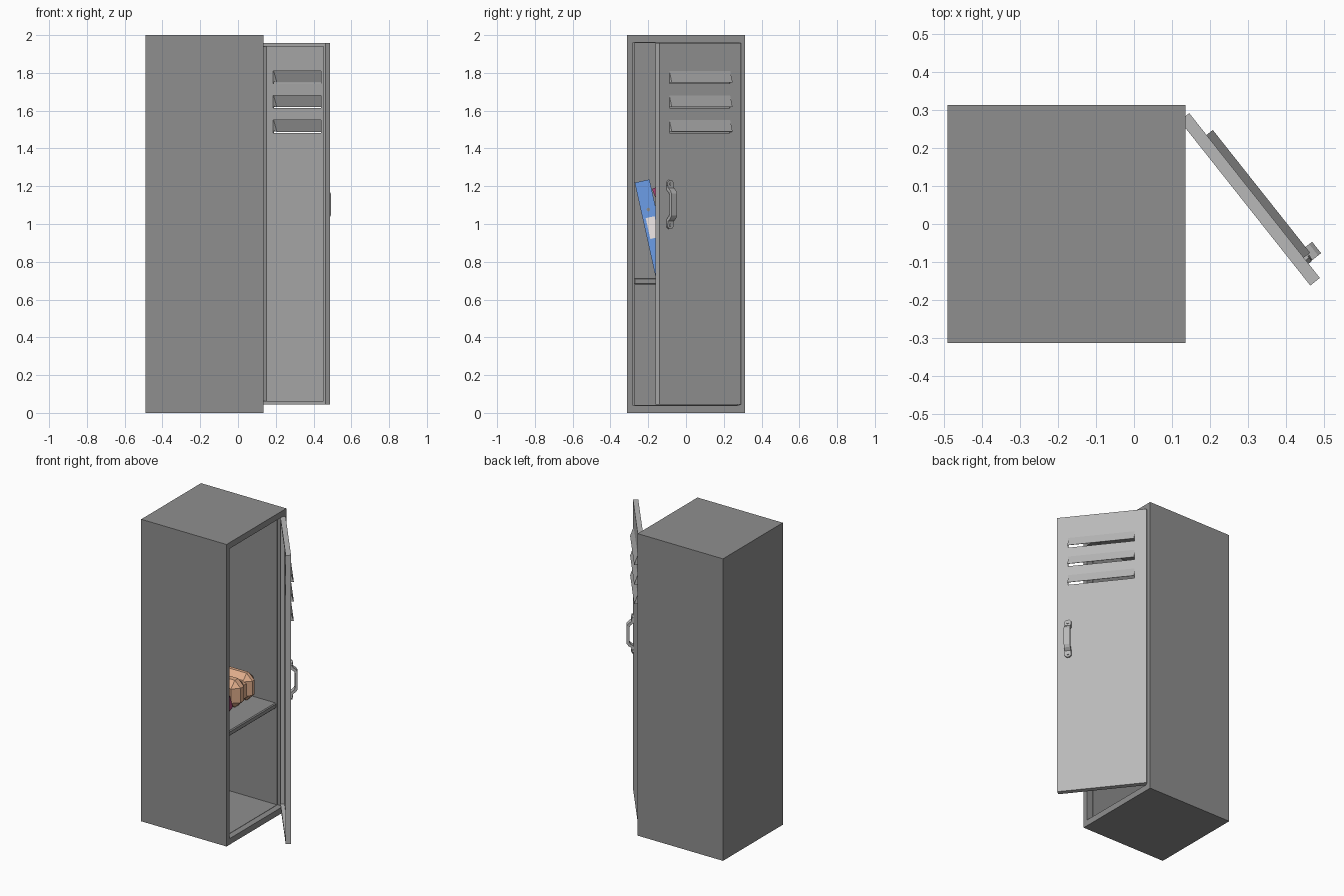
import bpy, bmesh, math
from mathutils import Matrix, Vector

if "Cube" in bpy.data.objects:
    bpy.data.objects.remove(bpy.data.objects["Cube"])


def material(name, rgb):
    m = bpy.data.materials.new(name)
    m.diffuse_color = (*rgb, 1)
    m.use_nodes = True
    m.node_tree.nodes["Principled BSDF"].inputs["Base Color"].default_value = m.diffuse_color
    return m


DARK = material("dark_grey", (0.275, 0.275, 0.275))
STEEL = material("door_grey", (0.485, 0.485, 0.485))
BLUE = material("blue", (0.15, 0.34, 0.80))
CRIMSON = material("crimson", (0.42, 0.06, 0.19))
TAN = material("tan", (0.75, 0.42, 0.26))
PAPER = material("paper", (0.88, 0.82, 0.82))


def finish(name, bm, matrix=Matrix(), mat=None):
    bmesh.ops.recalc_face_normals(bm, faces=bm.faces)
    me = bpy.data.meshes.new(name)
    bm.to_mesh(me)
    bm.free()
    ob = bpy.data.objects.new(name, me)
    ob.matrix_world = matrix
    if mat:
        me.materials.append(mat)
    bpy.context.collection.objects.link(ob)
    return ob


def box(name, lo, hi, matrix=Matrix(), mat=None, bevel=0):
    lo, hi = Vector(lo), Vector(hi)
    bm = bmesh.new()
    bmesh.ops.create_cube(bm, size=1)
    for v in bm.verts:
        v.co = Vector(a * b for a, b in zip(v.co, hi - lo)) + (lo + hi) / 2
    if bevel:
        bmesh.ops.bevel(bm, geom=bm.edges[:], offset=bevel, segments=1, affect='EDGES')
    return finish(name, bm, matrix, mat)


def rings(name, loops, matrix=Matrix(), mat=None, close=False):
    """Skin a series of equal-length point loops."""
    bm = bmesh.new()
    vs = [[bm.verts.new(p) for p in loop] for loop in loops]
    n = len(vs[0])
    pairs = list(zip(vs, vs[1:])) + ([(vs[-1], vs[0])] if close else [])
    for a, b in pairs:
        for i in range(n):
            bm.faces.new((a[i], a[(i + 1) % n], b[(i + 1) % n], b[i]))
    if not close:
        bm.faces.new(vs[0])
        bm.faces.new(vs[-1])
    return finish(name, bm, matrix, mat)


def disk(name, centre, r, n0, n1, matrix, sides=8):
    """Short cylinder standing off the door face."""
    def loop(n):
        return [(centre[0] + r * math.cos(2 * math.pi * (i + .5) / sides), n,
                 centre[1] + r * math.sin(2 * math.pi * (i + .5) / sides)) for i in range(sides)]
    return rings(name, [loop(n0), loop(n1)], matrix, STEEL)


# Cabinet: one skin from back, round the front frame, into the interior
def rect(x, y, z0, z1):
    return [(x, -y, z0), (x, y, z0), (x, y, z1), (x, -y, z1)]


rings("cabinet", [rect(-.49, .313, 0, 2), rect(.135, .313, 0, 2),
                  rect(.135, .28, .04, 1.96), rect(.095, .28, .04, 1.96),
                  rect(.095, .272, .042, 1.958), rect(-.46, .272, .042, 1.958)], mat=DARK)
box("shelf", (-.465, -.276, .68), (.09, .276, .715), mat=DARK, bevel=.006)

# Door frame: x runs along the door from the hinge, y points out of its face
DOOR = Matrix.Translation((.145, .291, 0)) @ Matrix.Rotation(math.radians(-51.6), 4, 'Z')
W, Z0, Z1, T = .552, .045, 1.958, .032
VENTS = [1.743, 1.613, 1.483]
S0, S1, VH = .073, .484, .068

# Door sheet with vent slots left open
xs = [0, S0, S1, W]
zs = sorted([Z0, Z1] + VENTS + [v + VH for v in VENTS])
bm = bmesh.new()
grid = [[bm.verts.new((x, 0, z)) for z in zs] for x in xs]
for i in range(3):
    for j in range(len(zs) - 1):
        if not (i == 1 and zs[j] in VENTS):
            bm.faces.new((grid[i][j], grid[i + 1][j], grid[i + 1][j + 1], grid[i][j + 1]))
bmesh.ops.recalc_face_normals(bm, faces=bm.faces)
flip = next(iter(bm.faces)).normal.y > 0
sheet = finish("door_panel", bm, DOOR, STEEL)
mod = sheet.modifiers.new("thickness", 'SOLIDIFY')
mod.thickness, mod.offset = .008, (-1 if flip else 1)


# Folded rim round the back of the door
def rim(y, inset):
    a, b, c, d = inset, W - inset, Z0 + inset, Z1 - inset
    return [(a, y, c), (b, y, c), (b, y, d), (a, y, d)]


rings("door_rim", [rim(-.0005, 0), rim(-T, 0), rim(-T, .018), rim(-.0005, .018)],
      DOOR, STEEL, close=True)

# Vent hoods: slope plus two triangular cheeks, open underneath
for k, v in enumerate(VENTS):
    bm = bmesh.new()
    side = []
    for s in (S0, S1):
        tri = [bm.verts.new(p) for p in ((s, 0, v + VH), (s, .021, v + .006), (s, 0, v + .006))]
        bm.faces.new(tri)
        side.append(tri)
    bm.faces.new((side[0][0], side[0][1], side[1][1], side[1][0]))
    hood = finish(f"vent_hood_{k + 1}", bm, DOOR, STEEL)
    mod = hood.modifiers.new("thickness", 'SOLIDIFY')
    mod.thickness = .003

# Handle: bent grip on two round screwed tabs
HS, HZ = .484, 1.103
half = [(.0, .108), (.012, .108), (.014, .088), (.033, .074), (.043, .058)]
inner = [(.026, .050), (.020, .062), (.0, .078)]
outline = ([(n, HZ + z) for n, z in half] + [(n, HZ - z) for n, z in reversed(half)]
           + [(n, HZ - z) for n, z in reversed(inner)] + [(n, HZ + z) for n, z in inner])
rings("handle_grip", [[(HS + d, n, z) for n, z in outline] for d in (-.019, .019)], DOOR, STEEL)
for label, z in (("top", HZ + .109), ("bottom", HZ - .109)):
    disk(f"handle_tab_{label}", (HS, z), .022, 0, .011, DOOR)
    disk(f"handle_screw_{label}", (HS, z), .009, .011, .016, DOOR)


# Binders leaning towards the front wall
def binder(name, y, tilt, w, h, x, depth, mat):
    M = Matrix.Translation((x, y, .716)) @ Matrix.Rotation(math.radians(tilt), 4, 'X')
    t = .008
    box(name + "_spine", (-t, 0, 0), (0, w, h), M, mat)
    box(name + "_left_cover", (-depth, 0, 0), (-t, t, h), M, mat)
    box(name + "_right_cover", (-depth, w - t, 0), (-t, w, h), M, mat)
    box(name + "_pages", (-depth + .015, t, .015), (-t - .01, w - t, h - .015), M, PAPER)
    box(name + "_label", (0, w * .2, h * .40), (.002, w * .8, h * .62), M, PAPER)
    rings(name + "_finger_hole", [[(d, w / 2 + .01 * math.cos(a * math.pi / 4),
                                   h * .70 + .01 * math.sin(a * math.pi / 4)) for a in range(8)]
                                  for d in (0, .003)], M, DARK)


binder("blue_binder", -.16, 12.5, .08, .515, -.05, .36, BLUE)
binder("crimson_binder", .005, 21.5, .045, .505, -.07, .36, CRIMSON)

# Faceted leather mitt resting on the shelf: two chunky halves split by a seam
for label, y0, y1 in (("front", .035, .154), ("back", .158, .264)):
    box(f"mitt_{label}_half", (-.33, y0, .716), (-.035, y1, .895), mat=TAN, bevel=.042)
box("mitt_palm", (-.30, .08, .73), (-.06, .23, .86), mat=TAN, bevel=.02)
